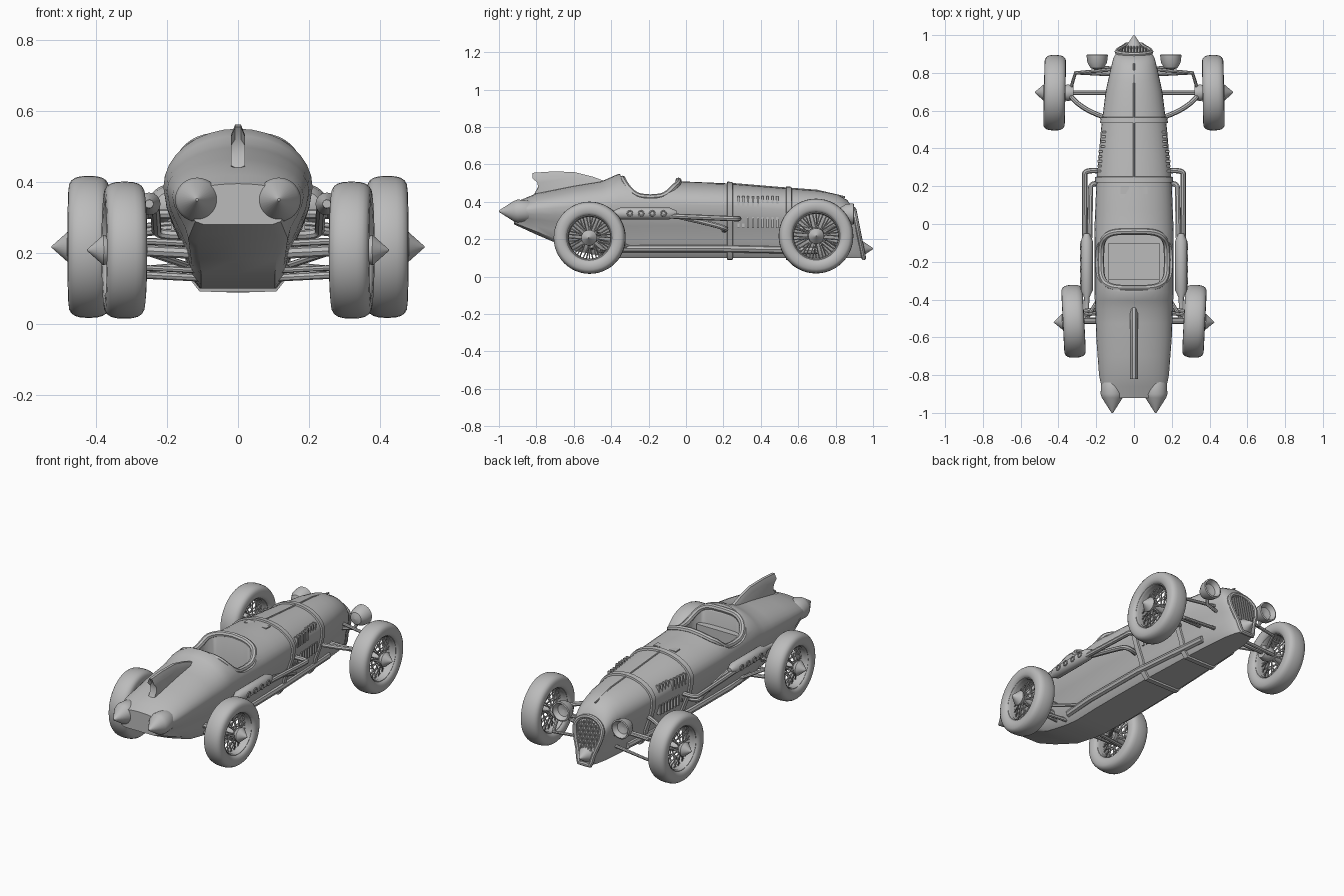
import bpy, bmesh, math
from mathutils import Vector, Matrix

if "Cube" in bpy.data.objects:
    bpy.data.objects.remove(bpy.data.objects["Cube"])

grey = bpy.data.materials.new("plain grey")
grey.use_nodes = True
COLOUR = (0.5, 0.5, 0.5, 1)
grey.diffuse_color = COLOUR
grey.node_tree.nodes["Principled BSDF"].inputs["Base Color"].default_value = COLOUR
parts = []


def add(name, verts, faces, matrix=None):
    me = bpy.data.meshes.new(name)
    me.from_pydata([tuple(v) for v in verts], [], faces)
    bm = bmesh.new()
    bm.from_mesh(me)
    bmesh.ops.remove_doubles(bm, verts=bm.verts, dist=1e-5)
    bmesh.ops.recalc_face_normals(bm, faces=bm.faces)
    bm.to_mesh(me)
    bm.free()
    me.materials.append(grey)
    ob = bpy.data.objects.new(name, me)
    bpy.context.collection.objects.link(ob)
    if matrix:
        ob.matrix_world = matrix
    parts.append(ob)
    return ob


def skin(name, rings, caps=True, closed=False, matrix=None):
    """Join equal rings of points into a surface."""
    n, m = len(rings[0]), len(rings)
    faces = []
    for i in range(m if closed else m - 1):
        a, b = i * n, (i + 1) % m * n
        faces += [(a + j, a + (j + 1) % n, b + (j + 1) % n, b + j) for j in range(n)]
    if caps and not closed:
        faces += [tuple(range(n)), tuple(range((m - 1) * n, m * n))]
    return add(name, [p for r in rings for p in r], faces, matrix)


def lathe(name, profile, matrix, closed=False, n=32):
    """Turn (radius, along) points about the local x axis."""
    turn = [2 * math.pi * k / n for k in range(n)]
    rings = [[(x, max(r, 1e-4) * math.cos(t), max(r, 1e-4) * math.sin(t)) for t in turn]
             for r, x in profile]
    return skin(name, rings, True, closed, matrix)


def tube(name, points, r, closed=False, smooth=False):
    cu = bpy.data.curves.new(name, "CURVE")
    cu.dimensions = "3D"
    cu.bevel_depth, cu.bevel_resolution, cu.use_fill_caps = r, 2, True
    kind = "NURBS" if smooth else "POLY"
    sp = cu.splines.new(kind)
    sp.points.add(len(points) - 1)
    for p, q in zip(sp.points, points):
        p.co = (*q, 1)
    sp.use_cyclic_u = closed
    if smooth:
        sp.use_endpoint_u, sp.order_u, sp.resolution_u = True, 3, 6
    tmp = bpy.data.objects.new(name, cu)
    me = bpy.data.meshes.new_from_object(tmp)
    bpy.data.objects.remove(tmp)
    me.materials.append(grey)
    ob = bpy.data.objects.new(name, me)
    bpy.context.collection.objects.link(ob)
    parts.append(ob)


def box(name, centre, size):
    c, s = Vector(centre), Vector(size) / 2
    rings = [[c + Vector((a * s.x, b * s.y, h * s.z)) for a, b in ((1, 1), (-1, 1), (-1, -1), (1, -1))]
             for h in (-1, 1)]
    return skin(name, rings)


# Body stations: y, top, waist, bottom, half width, floor half width
STATIONS = [(-.92, .395, .35, .28, .16, .12), (-.8, .445, .36, .225, .185, .14),
            (-.6, .485, .375, .14, .2, .13), (-.45, .51, .38, .11, .205, .13),
            (-.36, .55, .385, .1, .21, .13), (-.2, .53, .385, .1, .21, .135),
            (-.04, .51, .385, .1, .21, .135), (.2, .5, .38, .1, .2, .13),
            (.5, .475, .36, .1, .175, .115), (.7, .46, .35, .1, .15, .1),
            (.82, .44, .34, .1, .125, .085), (.88, .41, .32, .1, .11, .065),
            (.91, .36, .29, .1, .09, .045)]


def station(y):
    for a, b in zip(STATIONS, STATIONS[1:]):
        if y <= b[0]:
            f = (y - a[0]) / (b[0] - a[0])
            return [p + (q - p) * f for p, q in zip(a, b)][1:]
    return STATIONS[-1][1:]


def lean(y, z):
    return y + max(0, (y - .75) / .16) * (.3 - z) * .2


def section(y, grow=0):
    top, waist, low, w, wb = station(y)
    half = []
    for k in range(9):
        t = math.pi / 2 * k / 8
        half.append((w * math.sin(t), waist + (top - waist) * math.cos(t)))
    h = waist - low
    half += [(w + (wb - w) * f, waist - h * g) for f, g in ((.12, .2), (.4, .4), (.8, .65), (1, .88))]
    half += [(wb * .8, low), (0, low)]
    ring = half + [(-x, z) for x, z in half[-2:0:-1]]
    mid = (top + low) / 2
    out = []
    for x, z in ring:
        d = Vector((x, z - mid)).normalized() * grow
        out.append(Vector((x + d.x, lean(y, z), z + d.y)))
    return out


def surface_x(y, z):
    pts = section(y)[:15]
    return min(pts, key=lambda p: abs(p.z - z)).x


ys = [s[0] for s in STATIONS]
ys = sorted(ys + [(a + b) / 2 for a, b in zip(ys, ys[1:])])
body = skin("body", [section(y) for y in ys])

# Cockpit opening: saddle cut and rounded well
MID, LONG, WIDE = -.19, .15, .175


def saddle(y):
    return .42 + .1 * (abs(y - MID) / LONG) ** 3


def rounded(k, n, a, b):
    t = 2 * math.pi * k / n
    c, s = math.cos(t), math.sin(t)
    return math.copysign(abs(c) ** .5, c) * a, MID + math.copysign(abs(s) ** .5, s) * b


bowl = [MID - .18 + .36 * k / 16 for k in range(17)]
bowl = [(y, saddle(y)) for y in bowl] + [(MID + .18, .8), (MID - .18, .8)]
cutters = [skin("saddle_cutter", [[(x, y, z) for y, z in bowl] for x in (-.4, .4)]),
           skin("well_cutter", [[(*rounded(k, 40, WIDE - .01, LONG - .01), z) for k in range(40)]
                                for z in (.25, .8)])]
for c in cutters:
    mod = body.modifiers.new("cut", "BOOLEAN")
    mod.object, mod.solver = c, "EXACT"
    c.hide_render = True
graph = bpy.context.evaluated_depsgraph_get()
cut_mesh = bpy.data.meshes.new_from_object(body.evaluated_get(graph))
body.modifiers.clear()
body.data = cut_mesh
for c in cutters:
    parts.remove(c)
    bpy.data.objects.remove(c)

rim = []
for k in range(48):
    x, y = rounded(k, 48, WIDE, LONG)
    top, waist, low, w, wb = station(y)
    rim.append((x, y, min(saddle(y), waist + (top - waist) * math.sqrt(1 - (x / w) ** 2)) + .003))
tube("cockpit_rim", rim, .017, True)
box("seat_cushion", (0, -.2, .27), (.27, .2, .06))
box("seat_back", (0, -.31, .34), (.27, .04, .16))

# Hood straps, centre hinge and louvres
for name, y in (("rear_strap", .235), ("front_strap", .55)):
    skin(name, [section(y + d, g) for d, g in ((-.018, -.01), (-.014, .01), (.014, .01), (.018, -.01))])
tube("hood_hinge", [(0, y, station(y)[0]) for y in (.22, .5, .7, .85)], .005)
for s in (1, -1):
    for z in (.4, .29):
        for k in range(9):
            y = .28 + k * .026
            box("louvre", (s * (surface_x(y, z) - .004), y, z), (.022, .011, .06))
    box("cowl_vent", (s * .05, .18, .489), (.045, .04, .02))
    # Side skirt along the floor
    tube("side_skirt", [(s * .125, -.4, .15), (s * .14, -.2, .15), (s * .135, .2, .15), (s * .1, .7, .14)], .02)

# Tail fin
FIN = [(-.4, .46), (-.42, .505), (-.5, .535), (-.6, .56), (-.72, .562), (-.82, .555), (-.795, .52),
       (-.79, .48), (-.81, .44), (-.75, .42)]
skin("tail_fin", [[(x, y, .46 + (z - .46) * f) for y, z in FIN]
                  for x, f in ((-.02, .7), (-.008, 1), (.008, 1), (.02, .7))])
BACK = Matrix.Rotation(-math.pi / 2, 4, "Z")
for s in (1, -1):
    lathe("tail_cone", [(.02, -.14), (.058, -.06), (.062, 0), (.055, .02), (.004, .1)],
          Matrix.Translation((s * .115, -.9, .35)) @ BACK)

# Radiator surround, bars and nose tip
tube("radiator_surround", section(.91), .013, True)
for k in range(-4, 5):
    x = k * .016
    high = .35 - abs(k) * .008
    low = .13 + abs(k) * .025
    tube("radiator_bar", [(x, lean(.915, z), z) for z in (low, high)], .005)
FRONT = Matrix.Rotation(math.pi / 2, 4, "Z")
lathe("nose_tip", [(.04, -.05), (.05, 0), (.03, .03), (.003, .07)], Matrix.Translation((0, .93, .15)) @ FRONT)


def wheel(prefix, s, x, y, z, r, tip, toe):
    place = Matrix.Translation((s * x, y, z)) @ Matrix.Rotation(s * toe, 4, "Z") @ Matrix.Scale(s, 4, (1, 0, 0))
    tyre = [(r - .04 + .04 * math.copysign(abs(math.cos(t)) ** .7, math.cos(t)),
             .057 * math.copysign(abs(math.sin(t)) ** .75, math.sin(t)))
            for t in [2 * math.pi * k / 20 for k in range(20)]]
    lathe(prefix + "_tyre", tyre, place, True, 48)
    inner = r - .075
    lathe(prefix + "_wheel_rim", [(r - .06, .04), (inner, .042), (inner - .006, .03), (inner, 0),
                                  (inner - .006, -.03), (inner, -.042), (r - .06, -.04)], place, True, 48)
    lathe(prefix + "_hub", [(.03, -.05), (.026, 0), (.026, .035), (.04, .05), (.042, .06), (.002, tip)], place)
    for k in range(40):
        a = 2 * math.pi * k / 40
        b = a + (.35 if k % 4 < 2 else -.35)
        side = .035 if k % 2 else -.03
        tube(prefix + "_spoke", [place @ Vector((side, .024 * math.cos(b), .024 * math.sin(b))),
                                 place @ Vector((0, inner * math.cos(a), inner * math.sin(a)))], .0035)


for s in (1, -1):
    wheel("front", s, .42, .695, .217, .2, .105, .02)
    wheel("rear", s, .32, -.515, .208, .193, .105, -.05)

    # Front axle, bowed spring and rods
    tube("front_axle", [(s * .08, .695, .22), (s * .4, .695, .217)], .013)
    tube("front_bow", [(s * .35, .7, .24), (s * .3, .61, .26), (s * .14, .56, .27)], .013, smooth=True)
    for y, z in ((.82, .29), (.79, .17)):
        tube("front_rod", [(s * .09, y, z), (s * .31, .8, z - .02), (s * .34, .7, .22)], .01)
    lathe("brake_drum", [(.035, -.03), (.045, 0), (.035, .03)], Matrix.Translation((s * .35, .695, .22)))
    # Rear axle and rods
    for y, z, r in ((-.515, .208, .016), (-.46, .235, .01), (-.43, .14, .011), (-.5, .16, .008)):
        tube("rear_rod", [(s * .1, y, z - .01), (s * .3, y * .5 - .255, z)], r)
    tube("rear_trailing_arm", [(s * .13, -.3, .16), (s * .25, -.5, .2)], .01)

    # Headlight cup on a bracket
    lathe("headlight", [(.003, -.045), (.035, -.035), (.052, -.005), (.057, .035), (.05, .038),
                        (.035, .012), (.003, .004)], Matrix.Translation((s * .195, .86, .335)) @ FRONT)
    tube("headlight_bracket", [(s * .08, .82, .25), (s * .18, .83, .27), (s * .195, .85, .31)], .01)

    # Twin exhaust pipes and pierced silencer
    tube("upper_exhaust", [(s * .17, .28, .31), (s * .26, .29, .31), (s * .262, .24, .31), (s * .26, -.1, .325)],
         .014, smooth=True)
    tube("lower_exhaust", [(s * .15, .2, .25), (s * .23, .23, .25), (s * .23, .15, .28), (s * .235, -.1, .335)],
         .014, smooth=True)
    lathe("silencer", [(.012, -.26), (.014, -.2), (.032, -.16), (.032, .1), (.014, .14)],
          Matrix.Translation((s * .25, -.19, .338)) @ FRONT, n=16)
    for k in range(4):
        tube("silencer_hole_ring", [(s * .283, -.3 + k * .06 + .014 * math.cos(t), .338 + .014 * math.sin(t))
                                    for t in [math.pi * j / 4 for j in range(8)]], .004, True)

# Smooth shading with sharp edges kept
bpy.ops.object.select_all(action="DESELECT")
for ob in parts:
    ob.select_set(True)
bpy.context.view_layer.objects.active = body
bpy.ops.object.shade_smooth_by_angle(angle=math.radians(40))
